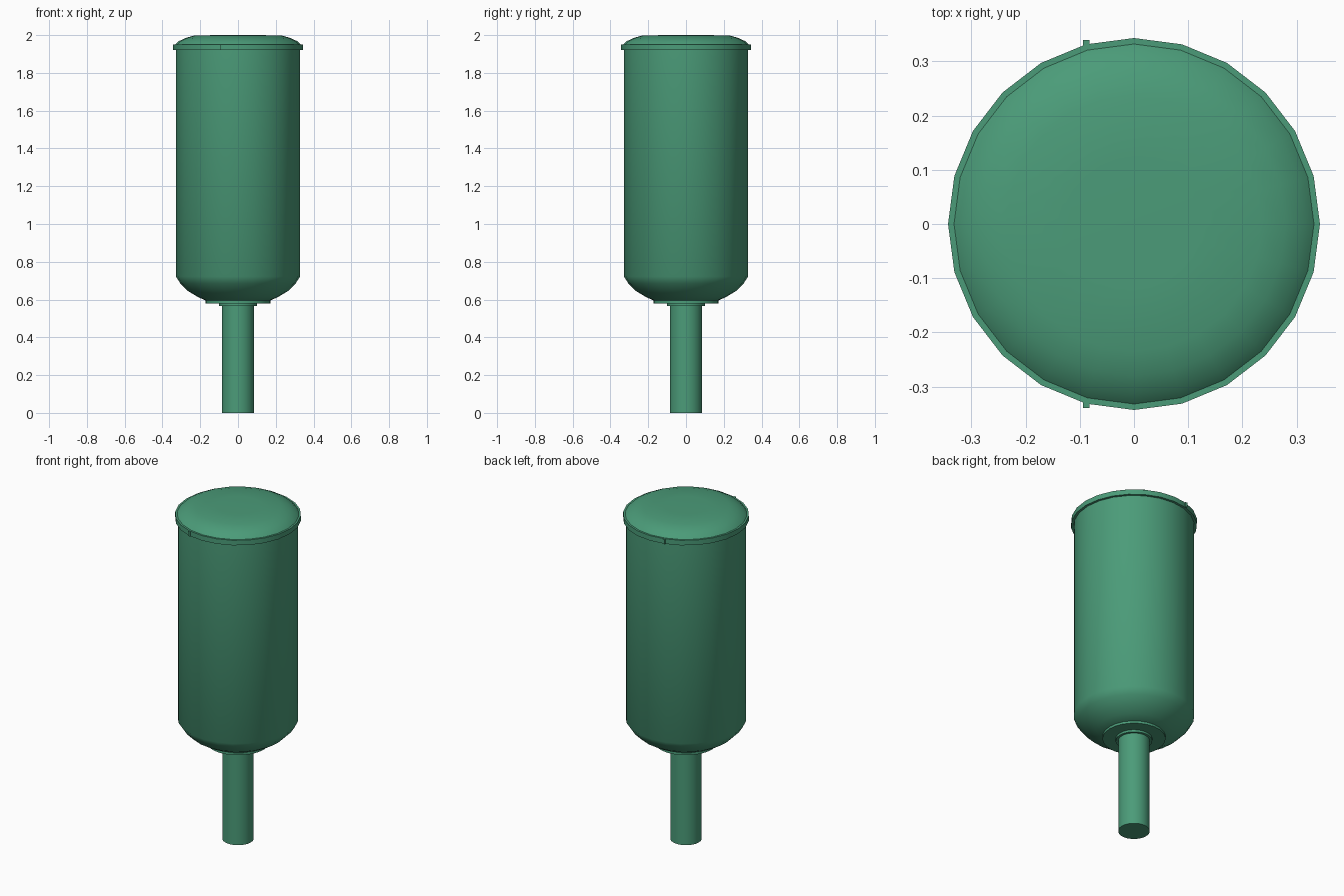
import bpy, bmesh, math

if "Cube" in bpy.data.objects:
    bpy.data.objects.remove(bpy.data.objects["Cube"])

mat = bpy.data.materials.new("green_paint")
mat.diffuse_color = (0.07, 0.33, 0.19, 1)
mat.use_nodes = True
mat.node_tree.nodes["Principled BSDF"].inputs["Base Color"].default_value = mat.diffuse_color
SIDES = 24


def finish(name, bm):
    bmesh.ops.recalc_face_normals(bm, faces=bm.faces)
    me = bpy.data.meshes.new(name)
    bm.to_mesh(me)
    bm.free()
    ob = bpy.data.objects.new(name, me)
    bpy.context.collection.objects.link(ob)
    me.materials.append(mat)
    bpy.ops.object.select_all(action='DESELECT')
    ob.select_set(True)
    bpy.context.view_layer.objects.active = ob
    bpy.ops.object.shade_smooth_by_angle(angle=math.radians(35))
    return ob


def lathe(name, profile, closed=False):
    """Spin (radius, z) points about z; open profiles get end caps."""
    bm = bmesh.new()
    rings = [[bm.verts.new((r * math.cos(i * math.tau / SIDES),
                            r * math.sin(i * math.tau / SIDES), z))
              for i in range(SIDES)] for r, z in profile]
    pairs = list(zip(rings, rings[1:]))
    if closed:
        pairs.append((rings[-1], rings[0]))
    else:
        bm.faces.new(rings[0])
        bm.faces.new(rings[-1])
    for a, b in pairs:
        for i in range(SIDES):
            j = (i + 1) % SIDES
            bm.faces.new((a[i], a[j], b[j], b[i]))
    return finish(name, bm)


# Tank with rounded bottom and shallow domed lid
lathe("tank_body", [(0.165, 0.592), (0.215, 0.615), (0.265, 0.645), (0.305, 0.685),
                    (0.329, 0.722), (0.329, 1.93)])
lathe("domed_lid", [(0.329, 1.93), (0.332, 1.95), (0.315, 1.967), (0.28, 1.984),
                    (0.235, 1.997), (0.12, 2.0)])

# Clamp ring around the lid seam, with small joint tabs
lathe("clamp_ring", [(0.325, 1.92), (0.343, 1.92), (0.343, 1.95), (0.325, 1.95)], closed=True)
for side, label in ((1, "back"), (-1, "front")):
    bm = bmesh.new()
    bmesh.ops.create_cube(bm, size=1)
    bmesh.ops.scale(bm, vec=(0.012, 0.014, 0.028), verts=bm.verts)
    bmesh.ops.translate(bm, vec=(-0.088, side * 0.332, 1.935), verts=bm.verts)
    finish("ring_tab_" + label, bm)

# Bottom flange, collar and outlet pipe
lathe("bottom_flange", [(0.172, 0.58), (0.172, 0.594)])
lathe("pipe_collar", [(0.10, 0.567), (0.10, 0.585)])
lathe("outlet_pipe", [(0.086, 0.0), (0.086, 0.58)])
